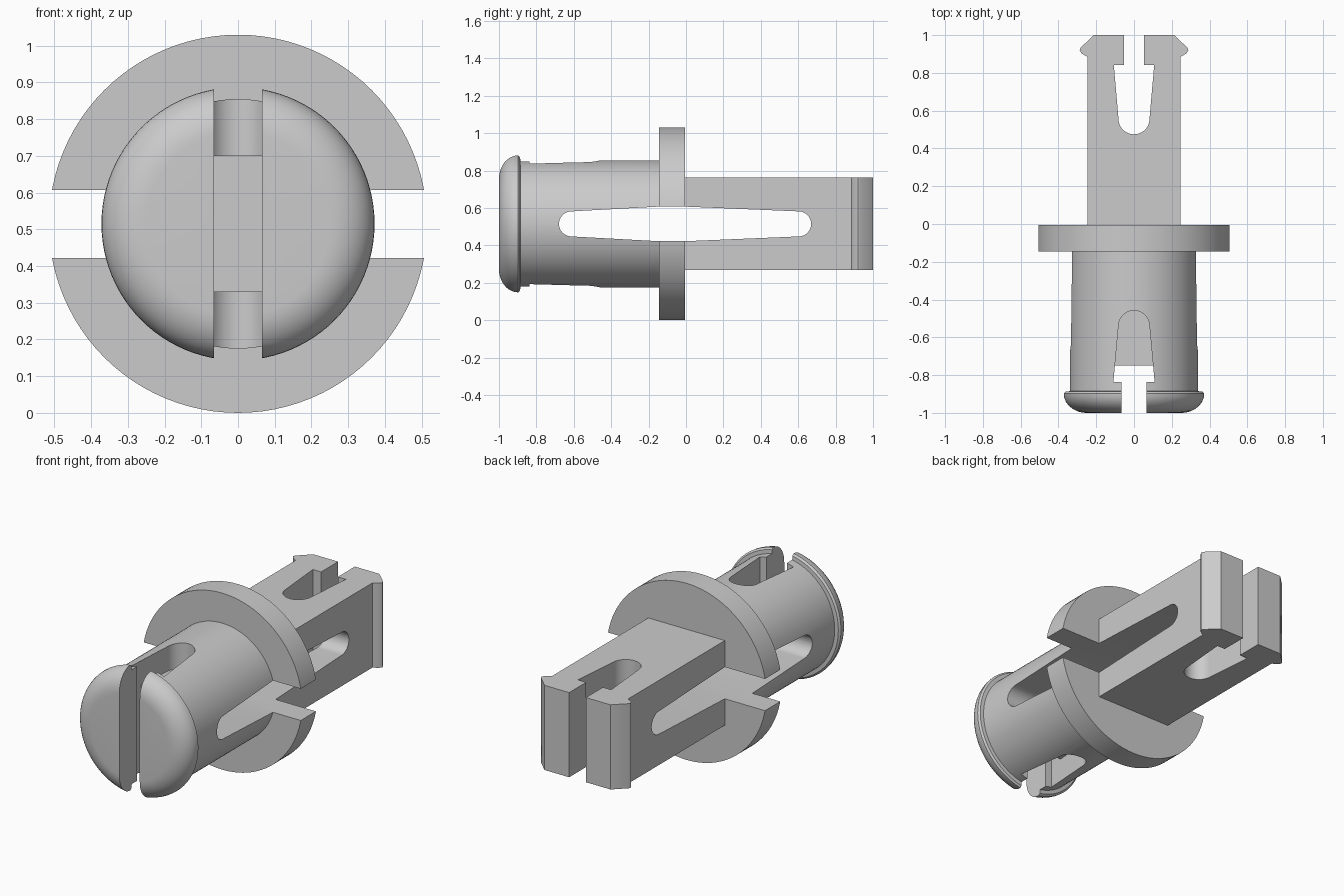
import bpy, bmesh
from math import sin, cos, pi, tau
from mathutils import Vector

if "Cube" in bpy.data.objects:
    bpy.data.objects.remove(bpy.data.objects["Cube"])

ZC = 0.515  # height of the long axis


def finish(name, bm):
    bmesh.ops.recalc_face_normals(bm, faces=bm.faces)
    mesh = bpy.data.meshes.new(name)
    bm.to_mesh(mesh)
    bm.free()
    obj = bpy.data.objects.new(name, mesh)
    bpy.context.collection.objects.link(obj)
    return obj


def lathe(name, profile, steps=96):
    """Spin (radius, y) points round the long axis."""
    bm = bmesh.new()
    vs = [bm.verts.new((r, y, ZC)) for r, y in profile]
    edges = [bm.edges.new(p) for p in zip(vs, vs[1:])]
    bmesh.ops.spin(bm, geom=vs + edges, cent=(0, 0, ZC), axis=(0, 1, 0),
                   angle=tau, steps=steps)
    bmesh.ops.remove_doubles(bm, verts=bm.verts, dist=1e-5)
    return finish(name, bm)


def prism(name, pts, axis, lo, hi):
    """Extrude (x, y) points along z, or (y, z) points along x."""
    bm = bmesh.new()
    place = (lambda a, b: (a, b, lo)) if axis == 'z' else (lambda a, b: (lo, a, b))
    face = bm.faces.new([bm.verts.new(place(a, b)) for a, b in pts])
    new = bmesh.ops.extrude_face_region(bm, geom=[face])['geom']
    move = Vector((0, 0, hi - lo) if axis == 'z' else (hi - lo, 0, 0))
    bmesh.ops.translate(bm, vec=move,
                        verts=[g for g in new if isinstance(g, bmesh.types.BMVert)])
    return finish(name, bm)


def mirror_x(half):
    """Close a half outline by mirroring it across the first coordinate."""
    return half + [(-x, y) for x, y in reversed(half) if abs(x) > 1e-6]


def keyhole(name, s, neck, ledge, wide, r, yc):
    """Necked slot with a rounded inner end; s is the end of the part it opens on."""
    half = [(neck, s * 1.1), (neck, s * ledge), (wide, s * ledge)]
    half += [(r * cos(a * pi / 24), s * (yc - r * sin(a * pi / 24))) for a in range(12)]
    half += [(0, s * (yc - r))]
    return prism(name, mirror_x(half), 'z', -0.2, 1.2)


def combine(obj, other, operation):
    mod = obj.modifiers.new(operation.lower(), 'BOOLEAN')
    mod.operation, mod.object, mod.solver = operation, other, 'EXACT'
    bpy.context.view_layer.objects.active = obj
    bpy.ops.object.modifier_apply(modifier=mod.name)
    bpy.data.objects.remove(other)


# Round shaft with domed head and collar flange
dome = [(0.25 + 0.122 * sin(a * pi / 20), -0.897 - 0.103 * cos(a * pi / 20))
        for a in range(11)]
profile = [(0, -1)] + dome + [(0.362, -0.887), (0.34, -0.885), (0.34, -0.145),
                              (0.515, -0.145), (0.515, -0.005), (0, -0.005)]
pin = lathe("connector_pin", profile)

# Square stem with snap barbs at the rear
stem = prism("square_stem", mirror_x([(0.247, -0.08), (0.247, 0.885), (0.278, 0.903),
             (0.288, 0.92), (0.283, 0.933), (0.213, 1.0)]), 'z', ZC - 0.247, ZC + 0.247)
combine(pin, stem, 'UNION')

# Vertical keyhole slots at both ends
combine(pin, keyhole("front_slot", -1, 0.066, 0.836, 0.109, 0.082, 0.54), 'DIFFERENCE')
combine(pin, keyhole("rear_slot", 1, 0.054, 0.843, 0.107, 0.082, 0.557), 'DIFFERENCE')

# Solid core left inside the front slot
core = prism("inner_core", mirror_x([(0.13, -0.75), (0.13, -0.40)]), 'z',
             ZC - 0.186, ZC + 0.186)
combine(pin, core, 'UNION')

# Long sideways slot, widest at the flange
r = 0.067
upper = [(-0.612 - r * cos(a * pi / 24), r * sin(a * pi / 24)) for a in range(13)]
upper += [(-0.145, 0.0925), (-0.005, 0.0925)]
upper += [(0.602 + r * sin(a * pi / 24), r * cos(a * pi / 24)) for a in range(13)]
outline = upper[:-1] + [(upper[-1][0], 0)] + [(y, -z) for y, z in reversed(upper[1:-1])]
side = prism("side_slot", [(y, z + ZC) for y, z in outline], 'x', -0.8, 0.8)
combine(pin, side, 'DIFFERENCE')

# Smooth the round surfaces, keep the edges crisp
bpy.ops.object.select_all(action='DESELECT')
pin.select_set(True)
bpy.context.view_layer.objects.active = pin
bpy.ops.object.shade_smooth_by_angle(angle=pi / 6)
